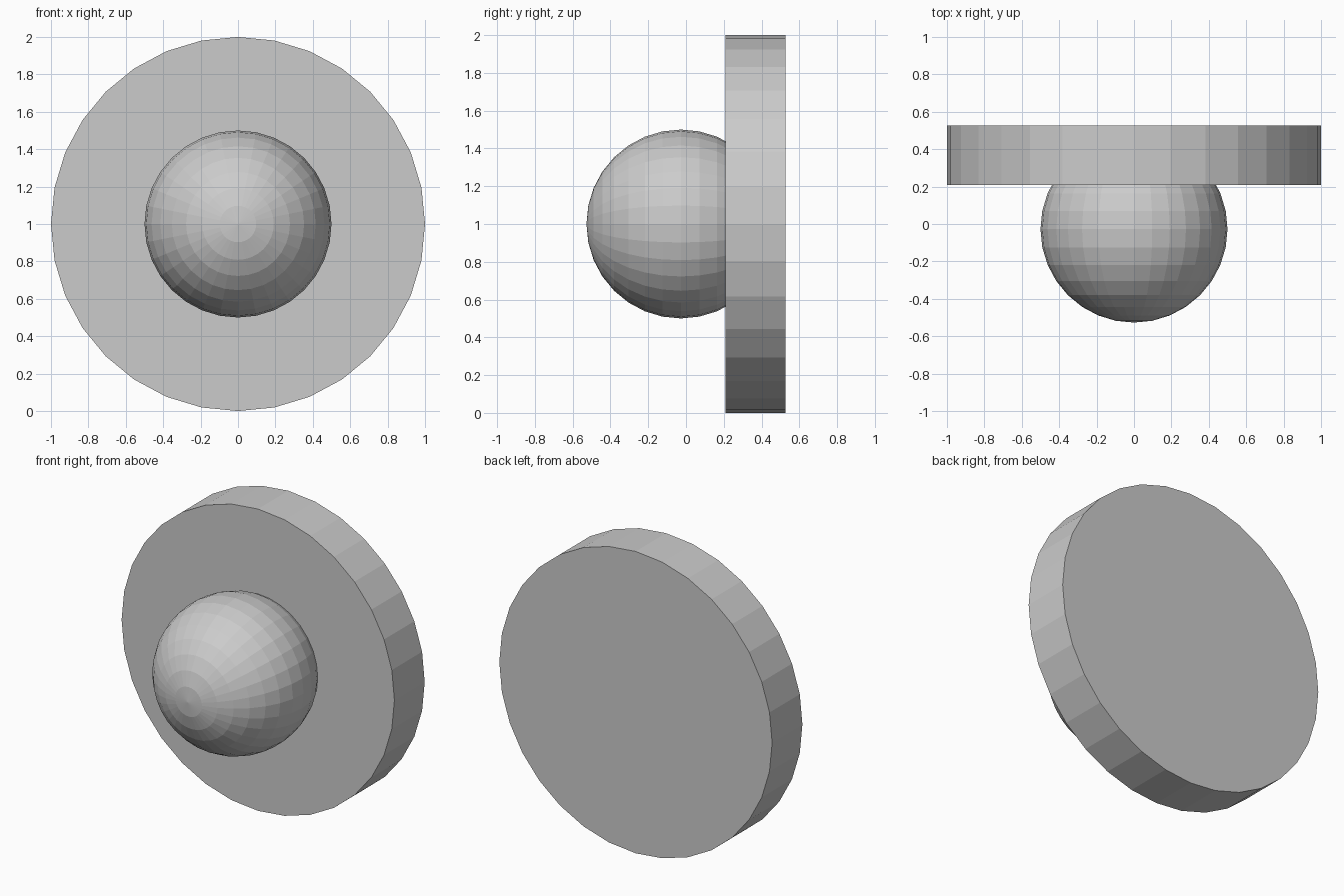
import bpy
from math import pi

if "Cube" in bpy.data.objects:
    bpy.data.objects.remove(bpy.data.objects["Cube"])

FACING = (pi / 2, 0, 0)  # turn each part's axis to point along y

# Flat round backplate
bpy.ops.mesh.primitive_cylinder_add(vertices=32, radius=1.0, depth=0.317,
                                    location=(0, 0.368, 1), rotation=FACING)
bpy.context.object.name = "backplate"

# Round knob, partly sunk into the backplate
bpy.ops.mesh.primitive_uv_sphere_add(segments=32, ring_count=16, radius=0.5,
                                     location=(0, -0.027, 1), rotation=FACING)
bpy.context.object.name = "knob"
